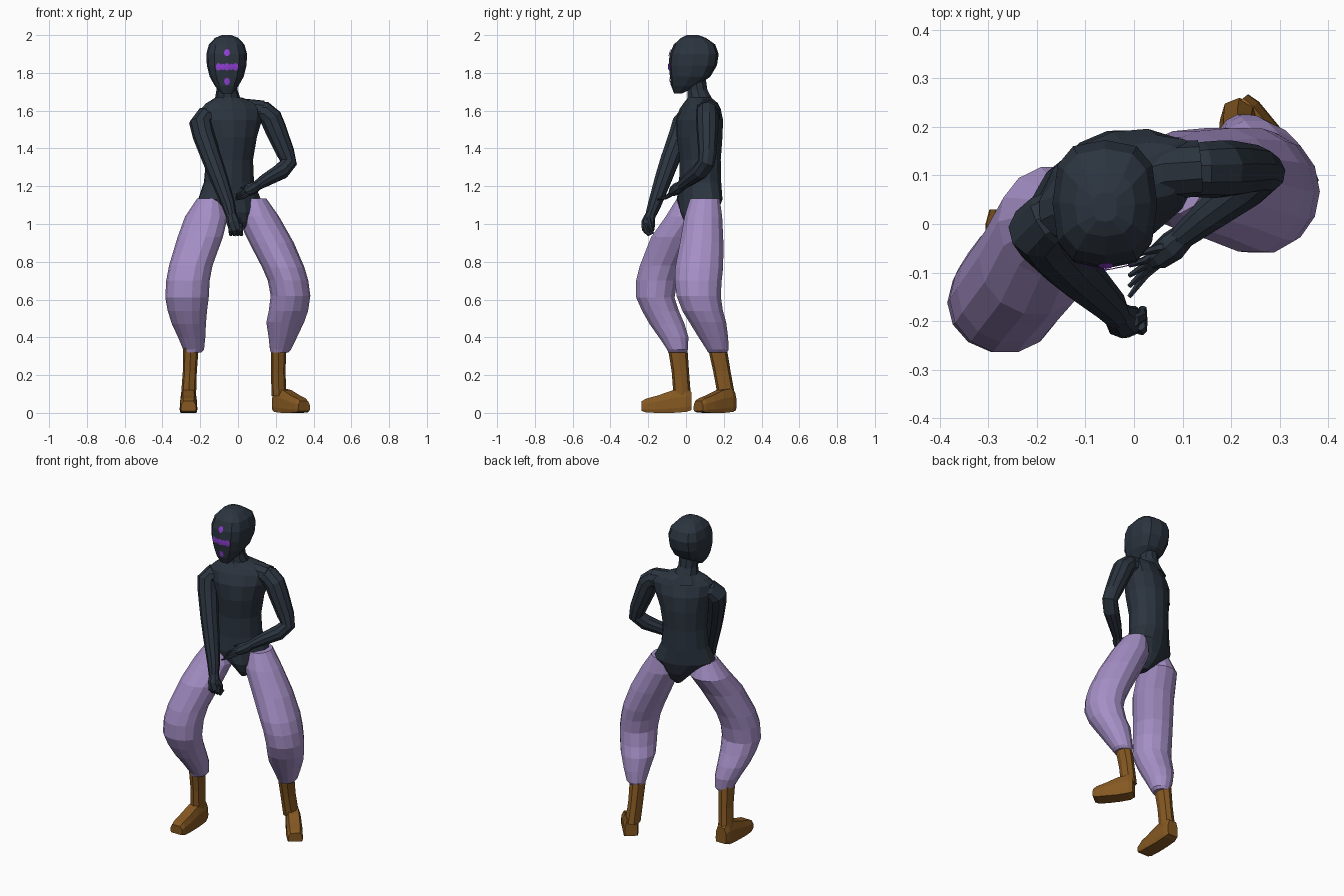
import bpy, bmesh, math
from mathutils import Vector
from mathutils.bvhtree import BVHTree


def material(name, rgb):
    m = bpy.data.materials.new(name)
    m.diffuse_color = (*rgb, 1)
    return m


DARK = material("dark slate", (0.024, 0.034, 0.049))
LILAC = material("lilac cloth", (0.376, 0.275, 0.565))
BROWN = material("brown leather", (0.234, 0.098, 0.016))
VIOLET = material("violet paint", (0.28, 0.05, 0.66))


def finish(bm, name, mat):
    bmesh.ops.recalc_face_normals(bm, faces=bm.faces)
    me = bpy.data.meshes.new(name)
    bm.to_mesh(me)
    bm.free()
    me.materials.append(mat)
    ob = bpy.data.objects.new(name, me)
    bpy.context.collection.objects.link(ob)
    return ob


def skin(name, rings, mat):
    """Join rings of points into a closed body."""
    bm = bmesh.new()
    loops = [[bm.verts.new(p) for p in r] for r in rings]
    n = len(loops[0])
    for a, b in zip(loops, loops[1:]):
        for i in range(n):
            j = (i + 1) % n
            bm.faces.new((a[i], a[j], b[j], b[i]))
    bm.faces.new(loops[0][::-1])
    bm.faces.new(loops[-1])
    return finish(bm, name, mat)


def loft(name, rows, mat, n=12, turn=0, square=1.0):
    """Rows of (x, y, z, half width, half depth), level rings; square < 1 is boxier."""
    c, s = math.cos(turn), math.sin(turn)
    rings = []
    for x, y, z, a, b in rows:
        ring = []
        for i in range(n):
            t = 2 * math.pi * i / n
            ct, st = math.cos(t), math.sin(t)
            u = a * math.copysign(abs(ct) ** square, ct) if abs(ct) > 1e-6 else 0
            v = b * math.copysign(abs(st) ** square, st) if abs(st) > 1e-6 else 0
            ring.append((x + u * c - v * s, y + u * s + v * c, z))
        rings.append(ring)
    return skin(name, rings, mat)


def tube(name, rows, mat, n=8):
    """Rows of (x, y, z, radius), rings square to the path."""
    pts = [Vector(r[:3]) for r in rows]
    side, last, rings = None, None, []
    for i, p in enumerate(pts):
        t = (pts[min(i + 1, len(pts) - 1)] - pts[max(i - 1, 0)]).normalized()
        side = t.orthogonal().normalized() if side is None else last.rotation_difference(t) @ side
        last, up = t, t.cross(side)
        r = rows[i][3]
        rings.append([p + r * (math.cos(k * math.tau / n) * side + math.sin(k * math.tau / n) * up)
                      for k in range(n)])
    return skin(name, rings, mat)


# Head (boxy skull, narrow chin) and neck
head = loft("head", [
    (-.058, -.043, 1.69, .028, .02), (-.06, -.01, 1.73, .062, .068),
    (-.06, .022, 1.78, .09, .107), (-.06, .036, 1.84, .105, .128),
    (-.06, .043, 1.90, .108, .13), (-.06, .045, 1.95, .094, .11),
    (-.06, .04, 1.985, .062, .066), (-.06, .035, 2.0, .025, .03)], DARK, 12, 0, .72)
loft("neck", [(-.05, .078, 1.62, .1, .085), (-.055, .072, 1.67, .066, .066),
              (-.058, .06, 1.71, .056, .056), (-.06, .05, 1.78, .056, .056)], DARK, 10)

# Torso, turned so that the right shoulder leads, with a shoulder yoke
loft("torso", [
    (.005, .06, .975, .025, .05), (.0, .068, 1.01, .055, .08), (-.015, .07, 1.06, .095, .102),
    (-.045, .072, 1.13, .178, .108),
    (-.048, .075, 1.22, .138, .108), (-.045, .075, 1.34, .128, .108),
    (-.038, .072, 1.46, .142, .12), (-.034, .072, 1.55, .17, .115),
    (-.03, .075, 1.61, .18, .09), (-.03, .078, 1.64, .15, .075),
    (-.05, .072, 1.67, .07, .06)], DARK, 14, math.radians(23))
tube("shoulder_yoke", [(-.18, .005, 1.555, .055), (-.1, .05, 1.585, .06), (-.03, .085, 1.6, .062),
                       (.06, .11, 1.603, .06), (.135, .115, 1.597, .058)], DARK, 10)

# Arms
tube("right_arm", [
    (-.12, .035, 1.565, .05), (-.18, .005, 1.56, .058), (-.197, -.012, 1.535, .062),
    (-.183, -.035, 1.47, .058), (-.137, -.085, 1.34, .052), (-.1, -.12, 1.24, .047),
    (-.05, -.168, 1.10, .036), (-.035, -.19, 1.04, .028)], DARK, 10)
tube("left_arm", [
    (.07, .11, 1.60, .05), (.14, .112, 1.592, .058), (.175, .113, 1.56, .06),
    (.2, .114, 1.50, .058), (.25, .114, 1.38, .049), (.268, .108, 1.325, .045),
    (.23, .075, 1.28, .045), (.15, .015, 1.235, .036), (.095, -.03, 1.2, .026)], DARK, 10)

# Right fist
tube("right_palm", [(-.035, -.188, 1.05, .027), (-.025, -.2, 1.01, .036),
                    (-.012, -.2, .97, .034), (-.01, -.196, .95, .02)], DARK)
for i in range(4):
    x = -.042 + .018 * i
    tube("right_finger", [(x, -.208, 1.0, .012), (x + .003, -.218, .965, .012),
                          (x + .005, -.2, .945, .011), (x + .006, -.172, .957, .008)], DARK, 6)
tube("right_thumb", [(0, -.2, 1.03, .012), (.016, -.192, .995, .012), (.014, -.18, .96, .009)], DARK, 6)

# Left open hand
tube("left_palm", [(.105, -.022, 1.205, .026), (.08, -.045, 1.19, .032),
                   (.05, -.068, 1.172, .027), (.035, -.08, 1.165, .015)], DARK)
for i in range(4):
    f = i / 3
    tube("left_finger", [(.06 - .01 * f, -.05 - .03 * f, 1.19 - .035 * f, .012),
                         (.025, -.074 - .03 * f, 1.175 - .035 * f, .009),
                         (-.01, -.085 - .065 * f, 1.155 - .025 * f, .005)], DARK, 6)
tube("left_thumb", [(.085, -.045, 1.2, .013), (.05, -.05, 1.205, .01), (.015, -.06, 1.19, .006)], DARK, 6)

# Baggy trouser legs
loft("right_trouser_leg", [
    (-.15, .02, 1.135, .066, .07), (-.167, .005, 1.04, .113, .115),
    (-.2, -.068, .93, .12, .12), (-.25, -.132, .78, .115, .115),
    (-.265, -.155, .70, .115, .112), (-.27, -.162, .61, .115, .104),
    (-.268, -.135, .54, .104, .1), (-.26, -.1, .47, .09, .095),
    (-.245, -.065, .40, .072, .08), (-.235, -.045, .335, .055, .056),
    (-.24, -.045, .32, .046, .05)], LILAC, 14)
loft("left_trouser_leg", [
    (.08, .1, 1.135, .07, .08), (.105, .092, 1.04, .112, .102),
    (.178, .083, .90, .118, .118), (.24, .07, .77, .112, .13),
    (.265, .065, .70, .107, .127), (.278, .067, .62, .105, .12),
    (.267, .088, .54, .104, .11), (.25, .115, .48, .1, .1),
    (.237, .145, .40, .075, .08), (.225, .167, .335, .056, .06),
    (.22, .167, .32, .046, .052)], LILAC, 14)

# Boots: shaft plus a foot lofted from heel to toe
FOOT = [(0, .036, .015, .11), (.03, .044, .005, .13), (.1, .045, 0, .12),
        (.18, .047, 0, .092), (.24, .045, .002, .076), (.265, .04, .01, .062)]


def foot(name, heel, toe):
    heel, toe = Vector((*heel, 0)), Vector((*toe, 0))
    d = toe - heel
    side = Vector((-d.y, d.x, 0)).normalized()
    rings = []
    for t, w, lo, hi in FOOT:
        c, h = heel + d * (t / .265), hi - lo
        rings.append([c + side * (w * k) + Vector((0, 0, lo + h * q)) for k, q in
                      ((-.9, 0), (.9, 0), (1, .2), (.95, .65), (.65, 1), (-.65, 1), (-.95, .65), (-1, .2))])
    skin(name, rings, BROWN)


loft("right_boot_shaft", [(-.25, -.045, .35, .042, .052), (-.255, -.03, .22, .037, .046),
                          (-.262, -.02, .09, .04, .046)], BROWN, 8, 0, .85)
foot("right_boot_foot", (-.262, .03), (-.262, -.235))
loft("left_boot_shaft", [(.215, .165, .35, .042, .05), (.213, .19, .22, .038, .046),
                         (.217, .214, .09, .04, .046)], BROWN, 8, 0, .85)
foot("left_boot_foot", (.207, .245), (.35, .065))

# Painted face marks: thin patches dropped on to the front of the head
hb = bmesh.new()
hb.from_mesh(head.data)
tree = BVHTree.FromBMesh(hb)


def mark(name, x, z, w, h):
    bm = bmesh.new()

    def drop(px, pz):
        hit = tree.ray_cast(Vector((px, -1, pz)), Vector((0, 1, 0)))[0]
        y = hit.y if hit else -.08
        return bm.verts.new((px, y - .005, pz))
    mid = drop(x, z)
    rim = [drop(x + w * math.cos(k * math.pi / 4), z + h * math.sin(k * math.pi / 4)) for k in range(8)]
    for k in range(8):
        bm.faces.new((mid, rim[k], rim[(k + 1) % 8]))
    finish(bm, name, VIOLET)


for i in range(-2, 3):
    mark("face_band", -.058 + .0225 * i, 1.832, .0155, .017 if i % 2 else .021)
mark("brow_mark", -.058, 1.907, .016, .019)
mark("chin_mark", -.058, 1.755, .016, .02)
hb.free()
